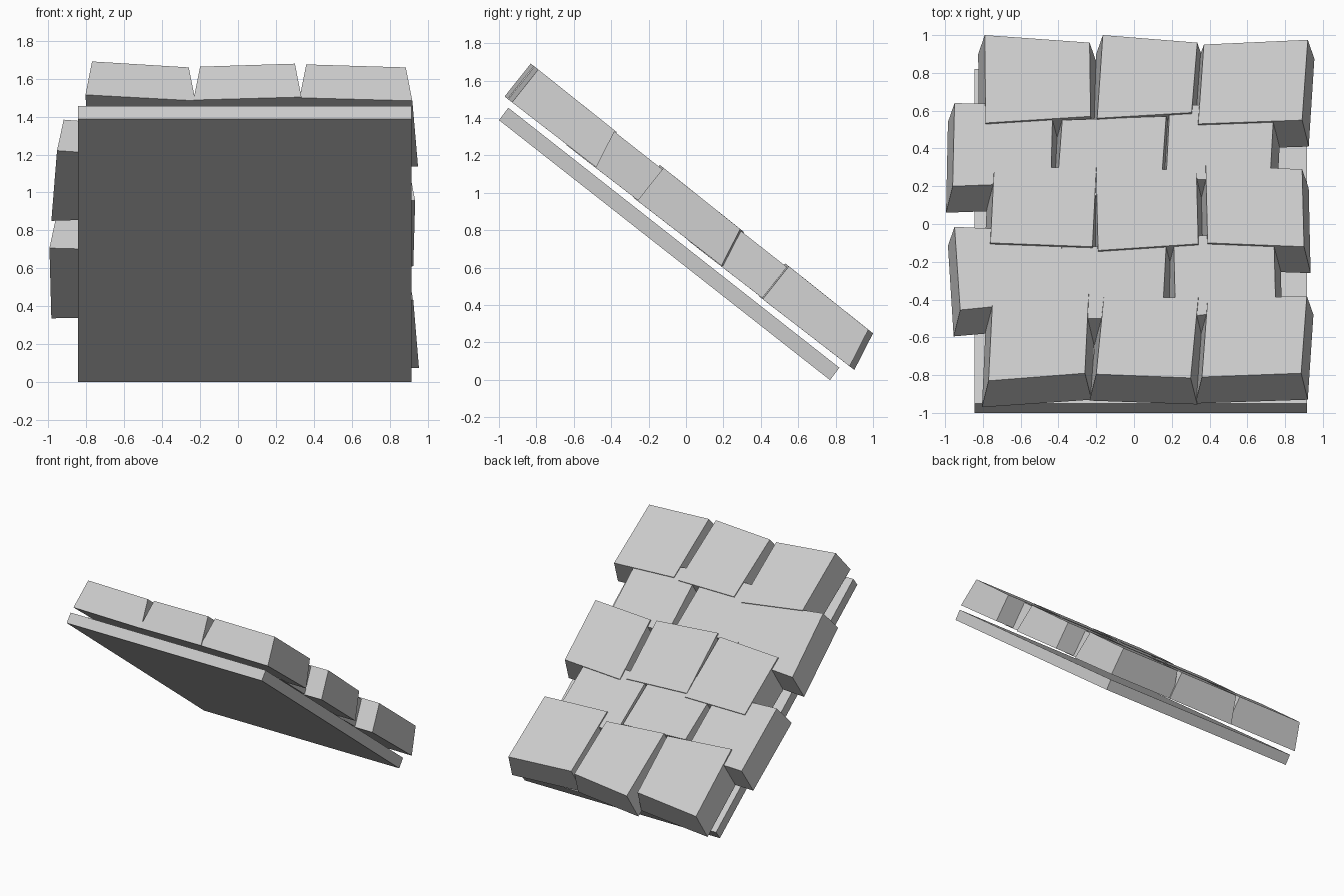
import bpy
import bmesh

# Remove the default object
cube = bpy.data.objects.get("Cube")
if cube:
    bpy.data.objects.remove(cube, do_unlink=True)

# Single stone grey shared by every part
stone = bpy.data.materials.new("stone_grey")
stone.use_nodes = True
grey = (0.6, 0.6, 0.6, 1)
stone.diffuse_color = grey
stone.node_tree.nodes["Principled BSDF"].inputs["Base Color"].default_value = grey

# Unit normal of the sloping roof plane, and the plane's distance from the origin
NORMAL_Y, NORMAL_Z, PLANE = 0.618, 0.787, 0.558


def on_slope(x, y, height):
    """Point above plan position x, y at a given height off the roof plane."""
    return (x, y, (PLANE + height - NORMAL_Y * y) / NORMAL_Z)


def make_block(name, bottom, top):
    """Closed block from two four-cornered outlines."""
    bm = bmesh.new()
    low = [bm.verts.new(on_slope(*p)) for p in bottom]
    high = [bm.verts.new(on_slope(*p)) for p in top]
    bm.faces.new(low[::-1])
    bm.faces.new(high)
    for i in range(len(low)):
        j = (i + 1) % len(low)
        bm.faces.new((low[i], low[j], high[j], high[i]))
    bmesh.ops.recalc_face_normals(bm, faces=bm.faces)
    mesh = bpy.data.meshes.new(name)
    bm.to_mesh(mesh)
    bm.free()
    mesh.materials.append(stone)
    obj = bpy.data.objects.new(name, mesh)
    bpy.context.collection.objects.link(obj)
    return obj


def make_tile(name, left, right, lean, eave_l, eave_r, ridge_l, ridge_r, odd):
    """Crooked shingle: top outline from its edges, wider underside below it."""
    eave_h = 0.256 if odd else 0.25
    ridge_h = 0.26 if odd else 0.25
    top = [(left, eave_l, eave_h), (left + lean, ridge_l, ridge_h),
           (right + lean, ridge_r, ridge_h), (right, eave_r, eave_h)]
    flare, sink, tuck = 0.035, 0.10, 0.14
    bottom = [(left - flare, eave_l - sink, 0.04),
              (left + lean - flare, ridge_l - tuck, 0.035),
              (right + lean + flare, ridge_r - tuck, 0.035),
              (right + flare, eave_r - sink, 0.04)]
    make_block(name, bottom, top)


# Flat backing board
sides = (-0.845, 0.915)
board_top = [(sides[0], 0.82, 0), (sides[0], -0.95, 0),
             (sides[1], -0.95, 0), (sides[1], 0.82, 0)]
board_bottom = [(x, y - 0.05, -0.083) for x, y, h in board_top]
make_block("backing_board", board_bottom, board_top)

# Shingle courses from eave to ridge:
# left, right, lean, then eave and ridge edge positions (left, right)
courses = {
    "eave": [(-.79, -.235, .005, 1, .96, .535, .57),
             (-.165, .335, -.03, 1, .96, .56, .59),
             (.37, .92, -.03, .95, .975, .53, .55)],
    "lower": [(-.95, -.43, -.01, .64, .63, .2, .22),
              (-.38, .17, -.03, .55, .57, .15, .15),
              (.19, .74, -.02, .64, .6, .24, .23)],
    "middle": [(-.74, -.2, -.02, .3, .3, -.1, -.12),
               (-.2, .33, .01, .275, .295, -.14, -.105),
               (.38, .89, .01, .31, .29, -.1, -.12)],
    "upper": [(-.95, -.39, .03, -.015, -.04, -.455, -.4),
              (-.38, .17, -.02, -.12, -.12, -.5, -.5),
              (.21, .74, .01, -.07, -.04, -.5, -.43)],
    "ridge": [(-.75, -.24, -.02, -.43, -.37, -.83, -.79),
              (-.16, .34, -.04, -.39, -.39, -.795, -.815),
              (.39, .915, -.03, -.4, -.38, -.81, -.79)],
}
for row, (course, tiles) in enumerate(courses.items()):
    for side, tile in zip(("right", "middle", "left"), tiles):
        make_tile(f"{course}_shingle_{side}", *tile, odd=row % 2 == 0)
